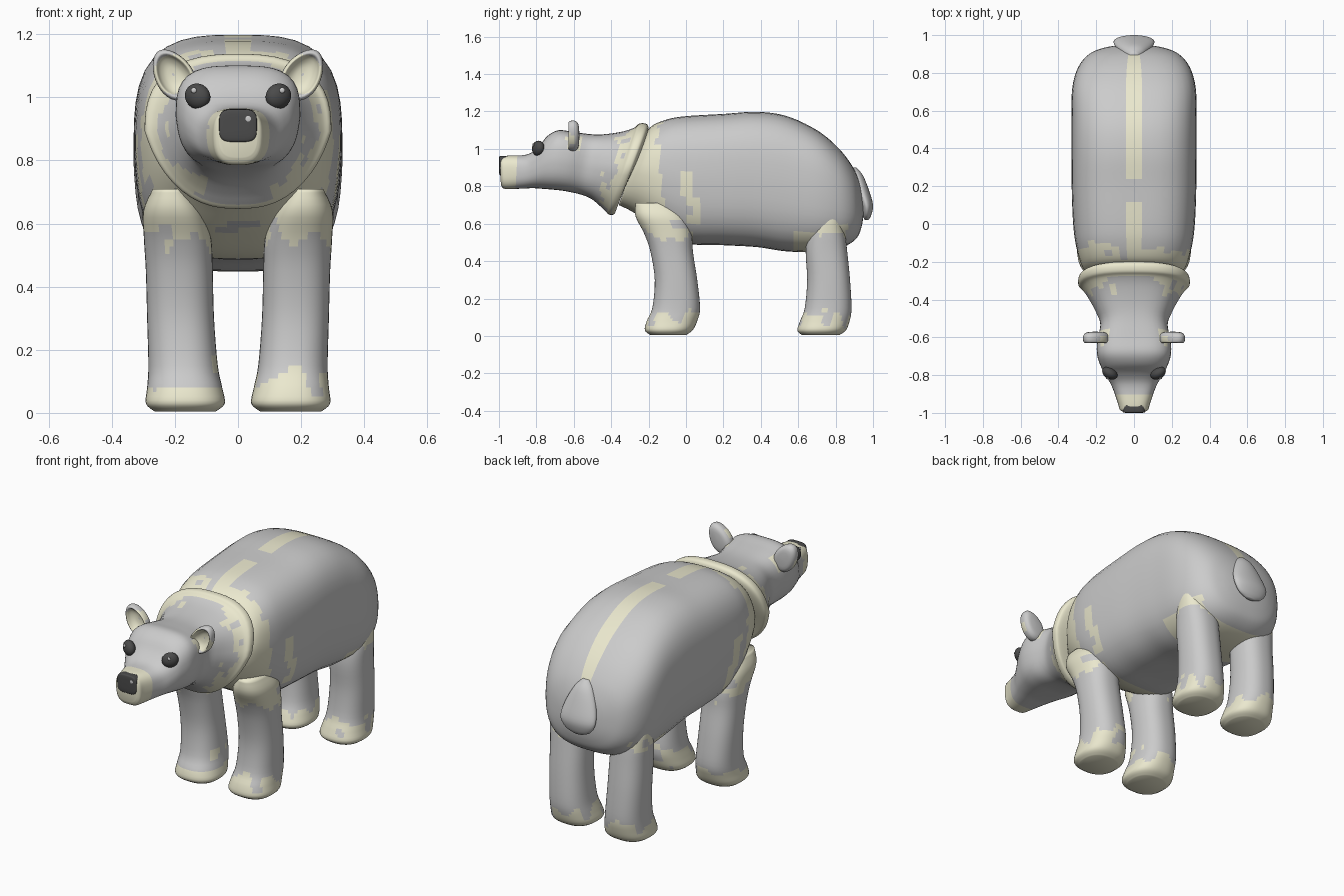
import bpy, bmesh
from math import sin, cos, pi, radians
from mathutils import Vector, noise

if "Cube" in bpy.data.objects:
    bpy.data.objects.remove(bpy.data.objects["Cube"])


def material(name, rgb):
    m = bpy.data.materials.new(name)
    m.diffuse_color = (*rgb, 1)
    m.use_nodes = True
    m.node_tree.nodes["Principled BSDF"].inputs["Base Color"].default_value = m.diffuse_color
    return m


cream = material("cream", (0.83, 0.81, 0.62))
dark = material("dark", (0.07, 0.07, 0.07))
light = material("light", (0.75, 0.75, 0.75))
N = 48


def unit_ring(e, n=N):
    """Rounded-square unit outline (superellipse with exponent e)."""
    pts = []
    for i in range(n):
        c, s = cos(2 * pi * i / n), sin(2 * pi * i / n)
        r = (abs(c) ** e + abs(s) ** e) ** (-1 / e)
        pts.append((c * r, s * r))
    return pts


def section_y(yt, yb, zt, zb, w, e, taper):
    """Section across y, may lean; lower half narrows by taper."""
    return [Vector((c * w * (1 + taper * min(s, 0)),
                    yb + (yt - yb) * (s + 1) / 2,
                    zb + (zt - zb) * (s + 1) / 2)) for c, s in unit_ring(e)]


def section_z(z, x0, x1, y0, y1, e=2.4):
    return [Vector(((x0 + x1 + c * (x1 - x0)) / 2,
                    (y0 + y1 + s * (y1 - y0)) / 2, z)) for c, s in unit_ring(e)]


def spline(a, b, c, d, t):
    return 0.5 * (2 * b + (c - a) * t + (2 * a - 5 * b + 4 * c - d) * t * t
                  + (3 * b - a - 3 * c + d) * t ** 3)


def loft(name, rings, sub=4, paint=None, base=None):
    """Smooth skin through rings; paint(centre) picks the cream faces."""
    bm = bmesh.new()
    dense = []
    last = len(rings) - 1
    for i in range(last):
        quad = [rings[max(i - 1, 0)], rings[i], rings[i + 1], rings[min(i + 2, last)]]
        dense += [[spline(*p, k / sub) for p in zip(*quad)] for k in range(sub)]
    dense.append(rings[-1])
    loops = [[bm.verts.new(p) for p in r] for r in dense]
    n = len(loops[0])
    for a, b in zip(loops, loops[1:]):
        for j in range(n):
            bm.faces.new((a[j], a[(j + 1) % n], b[(j + 1) % n], b[j]))
    bm.faces.new(loops[0])
    bm.faces.new(loops[-1])
    bmesh.ops.recalc_face_normals(bm, faces=bm.faces)
    for f in bm.faces:
        f.smooth = True
        if paint and paint(f.calc_center_median()):
            f.material_index = 1
    me = bpy.data.meshes.new(name)
    bm.to_mesh(me)
    bm.free()
    me.materials.append(base)
    me.materials.append(cream)
    ob = bpy.data.objects.new(name, me)
    bpy.context.collection.objects.link(ob)
    return ob


def ball(name, loc, size, rot, mat):
    bpy.ops.mesh.primitive_uv_sphere_add(segments=32, ring_count=16, radius=1, location=loc, rotation=rot)
    ob = bpy.context.object
    ob.name, ob.scale = name, size
    ob.data.materials.append(mat)
    bpy.ops.object.shade_smooth()


def wob(p, amount=0.05, freq=14):
    return amount * noise.noise(p * freq)


# Body
def body_paint(p):
    q = wob(p)
    stripe = p.z > 0.85 and abs(p.x + q * 0.5) < 0.035 and not (0.12 < p.y < 0.25)
    shoulder = p.y + q * 2 < -0.13 and p.z > 0.6
    flank = abs(p.y - 0.03 + (p.z - 0.7) * 0.25 + q * 0.5) < 0.035 and 0.58 < p.z < 0.88
    front_low = p.y < 0.03 and p.z + q * 2 < 0.6
    hip = 0.58 < p.y < 0.86 and p.z + q * 2 < 0.56
    return stripe or shoulder or flank or front_low or hip


body = [(-.22, -.36, 1.08, .70, .22, 2.8, .2), (-.18, -.28, 1.125, .66, .272, 2.8, .15),
        (-.1, -.15, 1.158, .57, .305, 3, .1), (0, 0, 1.175, .495, .322, 3.1, .08),
        (.2, .2, 1.187, .485, .33, 3.2, .06), (.38, .38, 1.198, .475, .33, 3.2, .06),
        (.54, .54, 1.175, .452, .33, 3.2, .06), (.7, .72, 1.1, .45, .328, 3.2, .05),
        (.81, .84, 1.01, .475, .298, 3, .05), (.885, .91, .915, .52, .24, 2.8, .05),
        (.925, .938, .83, .58, .16, 2.5, 0), (.945, .95, .75, .65, .07, 2, 0)]
loft("body", [section_y(*r) for r in body], 5, body_paint)


# Head, neck and flared collar in one skin
def head_paint(p):
    q = wob(p)
    lean = p.y - (-.25 + (p.z - 1.135) * .33)
    collar = lean > -0.02 or (abs(p.x) > 0.1 and lean + q * 2.5 > -0.07)
    muzzle = p.y + q * 0.4 < -0.91
    ear_base = abs(p.y + 0.6) < 0.04 and 1.0 < p.z < 1.07
    return collar or muzzle or ear_base


head = [(-.20, -.36, 1.07, .72, .23, 2.6, .25), (-.20, -.375, 1.115, .67, .28, 2.6, .27),
        (-.215, -.385, 1.135, .65, .295, 2.6, .27), (-.25, -.41, 1.135, .648, .292, 2.6, .27),
        (-.275, -.43, 1.115, .665, .27, 2.6, .25), (-.33, -.46, 1.095, .695, .24, 2.7, .22),
        (-.42, -.51, 1.08, .735, .202, 2.9, .15), (-.5, -.57, 1.078, .758, .178, 3, .1),
        (-.6, -.65, 1.09, .775, .195, 3.2, .1), (-.68, -.71, 1.1, .782, .195, 3.2, .1),
        (-.74, -.77, 1.07, .787, .175, 3, .1), (-.79, -.82, 1.01, .79, .148, 3, .1),
        (-.85, -.87, .97, .788, .117, 3, .08), (-.95, -.95, .964, .785, .085, 3, .05),
        (-.985, -.978, .958, .79, .076, 3, .05), (-.995, -.99, .945, .81, .06, 3, .05)]
loft("head", [section_y(*r) for r in head], 4, head_paint)

# Nose pad with glint
nose = [(-.96, -.96, .962, .858, .06, 4, 0), (-.992, -.99, .962, .858, .06, 4, 0),
        (-.999, -.998, .955, .865, .054, 4, 0), (-1, -1, .93, .89, .025, 3, 0)]
loft("nose", [section_y(*r) for r in nose], 3, None, dark)
ball("nose_glint", (.032, -.997, .932), (.013, .004, .013), (0, 0, 0), light)


# Legs
def leg_paint(p):
    q = wob(p, 0.12)
    return p.z < 0.11 + q or p.z > 0.55 + q


leg_x = [(.005, .07, .265), (.03, .042, .292), (.08, .05, .288), (.15, .064, .284),
         (.3, .076, .288), (.45, .08, .292), (.55, .085, .298), (.64, .11, .30),
         (.71, .16, .27)]
front_y = [(-.19, .0), (-.22, .035), (-.21, .06), (-.18, .075), (-.167, .06),
           (-.19, .037), (-.225, .03), (-.27, .0), (-.27, -.07)]
rear_y = [(.62, .82), (.595, .855), (.61, .875), (.635, .885), (.648, .877),
          (.64, .862), (.655, .85), (.70, .83), (.73, .80)]
for side, s in (("left", 1), ("right", -1)):
    for part, ys in (("front_leg", front_y), ("rear_leg", rear_y)):
        rings = [section_z(z, s * a, s * b, y0, y1) for (z, a, b), (y0, y1) in zip(leg_x, ys)]
        loft(f"{part}_{side}", rings, 4, leg_paint)

    # Cupped ears, cream inside
    u = Vector((s * cos(radians(32)), 0, -sin(radians(32))))
    v = Vector((s * sin(radians(32)), 0, cos(radians(32))))
    cup = [(.1, .03), (.7, .026), (.95, .012), (1, -.005), (.95, -.024),
           (.82, -.028), (.68, -.01), (.4, .004), (.06, .008)]
    ear = [[Vector((s * .205, -.6 + y, 1.072)) + u * (c * k * .06 * (1 - .15 * t)) + v * (t * k * .088)
            for c, t in unit_ring(2, 32)] for k, y in cup]
    loft(f"ear_{side}", ear, 3,
         lambda p: p.y < -.592 and (p - Vector((s * .205, p.y, 1.072))).length < .062)

    # Eyes with glint
    ball(f"eye_{side}", (s * .128, -.79, 1.003), (.044, .03, .04), (0, s * radians(-25), s * radians(30)), dark)
    ball(f"eye_glint_{side}", (s * .128 + .012 * s, -.817, 1.022), (.009, .005, .009), (0, 0, 0), light)

# Tail
tail = [(.62, .03, .955, .975), (.645, .08, .945, .99), (.7, .108, .93, 1), (.78, .092, .9, .978),
        (.86, .055, .88, .945), (.9, .02, .87, .91)]
loft("tail", [section_z(z, -w, w, a, b, 2) for z, w, a, b in tail], 4)
